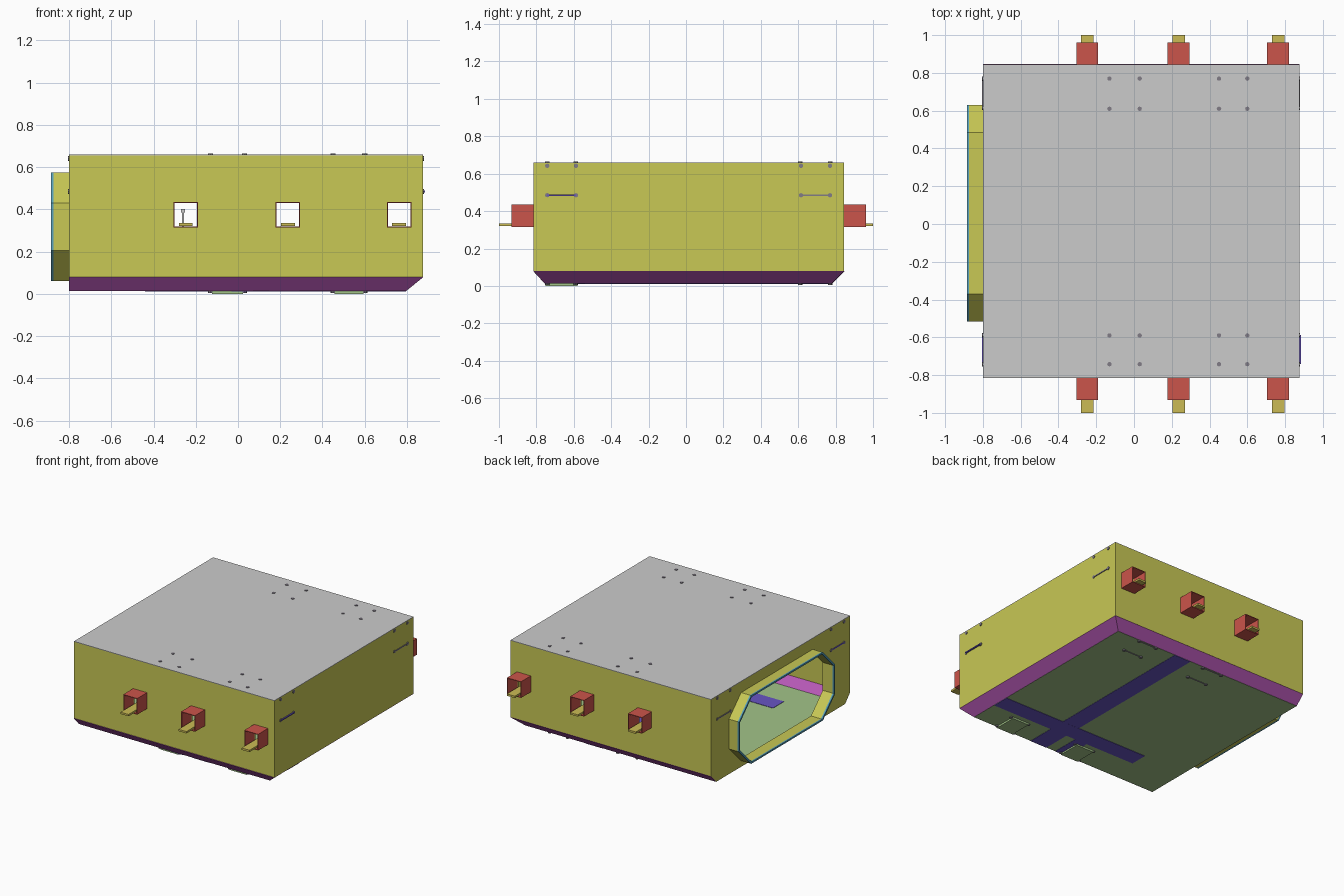
import bpy, bmesh, math

if "Cube" in bpy.data.objects:
    bpy.data.objects.remove(bpy.data.objects["Cube"])

COL = dict(olive=(.58, .58, .09), red=(.6, .09, .07), purple=(.48, .10, .48),
           green=(.36, .55, .25), blue=(.14, .09, .55), teal=(.10, .36, .50),
           ochre=(.60, .50, .09), dark=(.22, .20, .24))
MATS = {}
for n, c in COL.items():
    MATS[n] = bpy.data.materials.new(n)
    MATS[n].diffuse_color = (*c, 1)


def finish(name, bm, mat):
    bmesh.ops.recalc_face_normals(bm, faces=bm.faces)
    me = bpy.data.meshes.new(name)
    bm.to_mesh(me)
    bm.free()
    ob = bpy.data.objects.new(name, me)
    bpy.context.collection.objects.link(ob)
    if mat:
        me.materials.append(MATS[mat])
    return ob


def place(axis, a, p, q):
    return [(a, p, q), (p, a, q), (p, q, a)][axis]


def prism(name, pts, axis, a, b, mat=None):
    """Extrude a 2D outline along an axis from a to b."""
    bm = bmesh.new()
    lo = [bm.verts.new(place(axis, a, *p)) for p in pts]
    hi = [bm.verts.new(place(axis, b, *p)) for p in pts]
    bm.faces.new(lo)
    bm.faces.new(hi)
    for i in range(len(pts)):
        j = (i + 1) % len(pts)
        bm.faces.new((lo[i], lo[j], hi[j], hi[i]))
    return finish(name, bm, mat)


def ring(name, outer, inner, axis, a, b, mat):
    """Open tube between two matching outlines."""
    bm = bmesh.new()
    loops = [[bm.verts.new(place(axis, d, *p)) for p in o]
             for o, d in ((outer, a), (outer, b), (inner, b), (inner, a))]
    n = len(outer)
    for k in range(4):
        A, B = loops[k], loops[(k + 1) % 4]
        for i in range(n):
            j = (i + 1) % n
            bm.faces.new((A[i], A[j], B[j], B[i]))
    return finish(name, bm, mat)


def rect(x0, x1, y0, y1):
    return [(x0, y0), (x1, y0), (x1, y1), (x0, y1)]


def octagon(x0, x1, y0, y1, c):
    return [(x0 + c, y0), (x1 - c, y0), (x1, y0 + c), (x1, y1 - c),
            (x1 - c, y1), (x0 + c, y1), (x0, y1 - c), (x0, y0 + c)]


def box(name, x0, x1, y0, y1, z0, z1, mat=None):
    return prism(name, rect(x0, x1, y0, y1), 2, z0, z1, mat)


def cut(ob, cutter):
    m = ob.modifiers.new("cut", 'BOOLEAN')
    m.operation, m.solver, m.object = 'DIFFERENCE', 'EXACT', cutter
    cutter.hide_render = True
    cutter.hide_viewport = True


X0, X1, Y0, Y1 = -.80, .875, -.815, .845
ZB, ZT, ZF, T = .08, .66, .015, .01
FX, FY0, FY1 = .795, -.755, .78        # floor edges after the chamfer
PORTS = (-.2475, .236, .763)

# Shell walls and roof
front = box("front_wall", X0 + T, X1, Y0, Y0 + T, ZB, ZT - .004, "olive")
back = box("back_wall", X0 + T, X1, Y1 - T, Y1, ZB, ZT - .004, "olive")
box("right_wall", X1 - T, X1, Y0 + T, Y1 - T, ZB, ZT - .004, "olive")
left = prism("left_wall", [(Y0, ZT - .004), (Y0, ZB), (FY0, ZF), (FY1, ZF),
                           (Y1, ZB), (Y1, ZT - .004)], 0, X0, X0 + T, "olive")
box("roof", X0, X1, Y0, Y1, ZT - .004, ZT)

# Chamfered skirt on three sides
bm = bmesh.new()
top = [bm.verts.new((*p, ZB)) for p in ((X0 + .001, Y0), (X1, Y0), (X1, Y1), (X0 + .001, Y1))]
low = [bm.verts.new((*p, ZF)) for p in ((X0 + .001, FY0), (FX, FY0), (FX, FY1), (X0 + .001, FY1))]
for i in range(3):
    bm.faces.new((top[i], top[i + 1], low[i + 1], low[i]))
skirt = finish("bottom_skirt", bm, "purple")
sol = skirt.modifiers.new("thick", 'SOLIDIFY')
sol.thickness, sol.offset = .004, 0

# Floor and the blue strips crossing it
box("floor", X0 + .002, FX, FY0, FY1, ZF - .002, ZF + .003, "green")
box("floor_strip_long", .15, .29, FY0, FY1, ZF - .004, ZF + .005, "blue")
box("floor_strip_cross", -.44, FX, -.54, -.41, ZF - .0045, ZF + .0055, "blue")
box("floor_strip_branch", -.03, .07, FY0, -.54, ZF - .004, ZF + .005, "blue")

# Side ports with tongues, front and back
for i, x in enumerate(PORTS):
    hole = rect(x - .053, x + .053, .319, .431)
    cutter = prism("port_cutter", hole, 1, -1.2, 1.2)
    cut(front, cutter)
    cut(back, cutter)
    for s, wall, end, tip in ((-1, Y0 + T, -.932, -1), (1, Y1 - T, .962, 1)):
        tag = f"{'front' if s < 0 else 'back'}_{i + 1}"
        ring("port_" + tag, rect(x - .058, x + .058, .314, .436), hole,
             1, wall, end, "red")
        box("tongue_" + tag, x - .033, x + .033, *sorted((wall, tip)), .321, .335, "ochre")

# Octagonal doorway collar on the left side
outer = octagon(-.515, .63, .06, .575, .145)
inner = octagon(-.503, .618, .072, .563, .140)
cut(left, prism("door_cutter", inner, 0, -1.2, -.7))
ring("door_collar", outer, inner, 0, -.873, X0 + T, "olive")
ring("door_rim", outer, inner, 0, -.885, -.873, "teal")

# Small post seen through the first port
box("post_stem", -.264, -.256, .296, .304, ZF, .385)
box("post_head", -.27, -.25, .29, .31, .385, .402)


def dot(name, axis, p, q, a, b):
    pts = [(p + .012 * math.cos(math.pi * k / 4), q + .012 * math.sin(math.pi * k / 4))
           for k in range(8)]
    prism(name, pts, axis, a, b, "dark")


# Mounting studs in groups of four on the roof and underside
for gx in ((-.13, .03), (.45, .60)):
    for gy in ((-.75 + .008, -.59), (.61, .77)):
        for x in gx:
            for y in gy:
                dot("roof_stud", 2, x, y, ZT, ZT + .004)
                dot("bottom_stud", 2, x, y, .005, ZF)
        for y in gy:
            box("bottom_rail", *gx, y - .003, y + .003, .009, ZF, "dark")
    # Feet under the front groups
    box("front_foot", gx[0] + .006, gx[1] - .006, -.75, -.58, 0, ZF, "green")

# Studs and bars on the left and right walls
for a, b, mat in ((X0 - .005, X0, "dark"), (X1, X1 + .005, "dark")):
    for gy in ((-.742, -.588), (.615, .77)):
        for y in gy:
            for z in (.485, .642):
                dot("wall_stud", 0, y, z, a, b)
        box("wall_bar", a, b, *gy, .481, .489, "blue" if gy[0] < 0 else "dark")
box("wall_bar_cover", X1 + .005, X1 + .010, -.742, -.588, .481, .489, "blue")

for m in bpy.data.materials:
    if m.users and not m.is_grease_pencil:
        m.use_nodes = True
        m.node_tree.nodes["Principled BSDF"].inputs["Base Color"].default_value = m.diffuse_color
